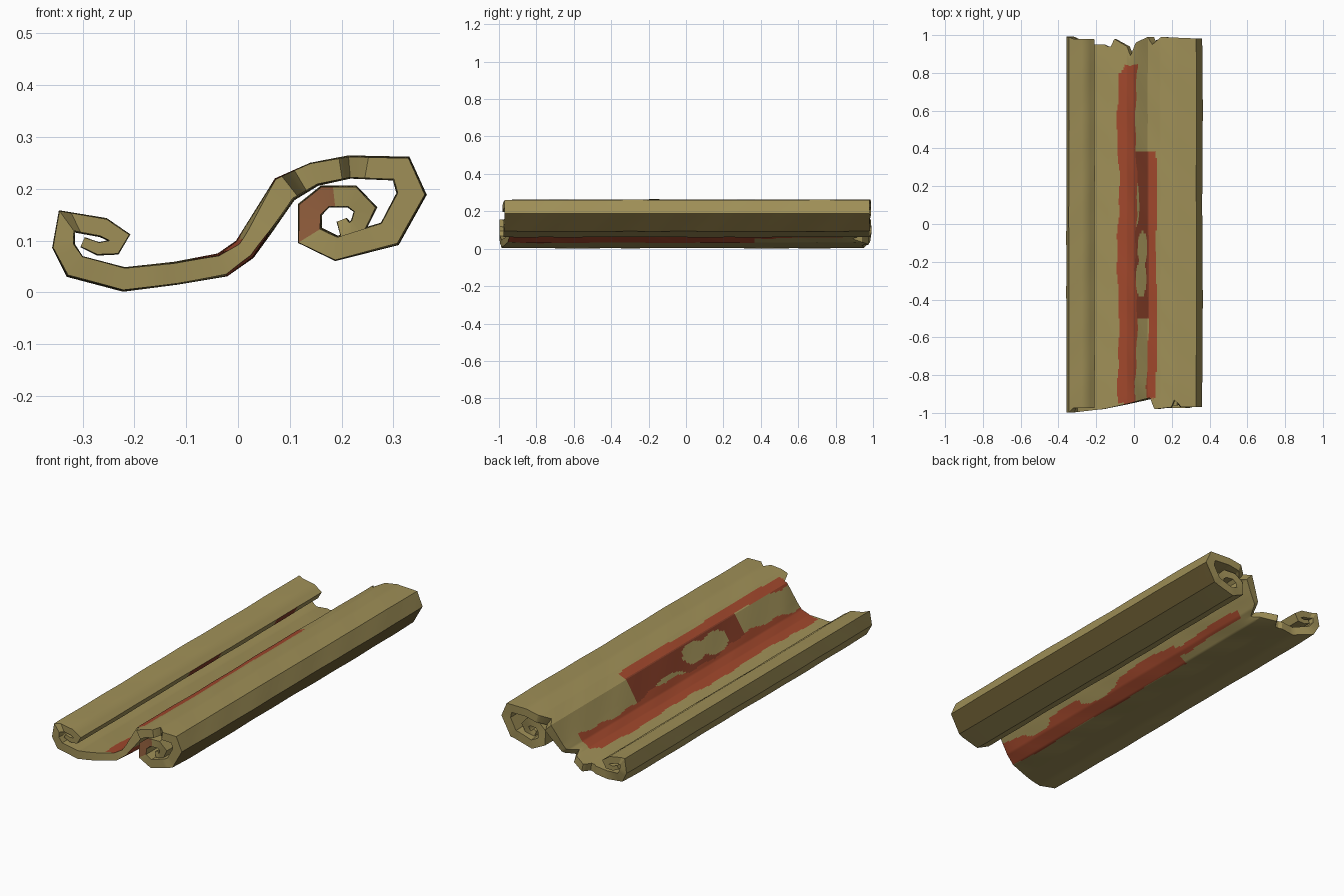
import bpy, bmesh, math
from mathutils import Vector

cube = bpy.data.objects.get("Cube")
if cube:
    bpy.data.objects.remove(cube)


def make_material(name, rgb):
    mat = bpy.data.materials.new(name)
    mat.use_nodes = True
    mat.diffuse_color = (*rgb, 1)
    mat.node_tree.nodes["Principled BSDF"].inputs["Base Color"].default_value = (*rgb, 1)
    return mat


MATERIALS = [make_material("parchment", (0.345, 0.275, 0.095)),
             make_material("red paint", (0.355, 0.064, 0.025)),
             make_material("dark red paint", (0.225, 0.045, 0.02)),
             make_material("dark parchment", (0.135, 0.098, 0.03)),
             make_material("brown stain", (0.28, 0.11, 0.045))]
PARCHMENT, RED, DARK_RED, DARK_PARCHMENT, STAIN = range(5)

# Rolled sheet section: x, z, half thickness, from left inner tip to right inner tip
SECTION = [
    (-.30, .097, .010), (-.27, .084, .012), (-.24, .087, .014), (-.23, .106, .016),
    (-.26, .125, .018), (-.33, .137, .018), (-.337, .09, .020), (-.315, .050, .022),
    (-.22, .025, .022), (-.12, .037, .021), (-.03, .053, .022), (.013, .083, .022),
    (.045, .130, .024), (.09, .199, .026), (.147, .228, .022), (.215, .242, .021),
    (.315, .239, .022), (.335, .19, .025), (.293, .113, .024), (.19, .085, .022),
    (.139, .11, .022), (.139, .16, .022), (.168, .185, .020), (.22, .185, .020),
    (.246, .16, .018), (.23, .125, .016), (.207, .122, .013), (.20, .140, .010)]

# Torn end outlines: how far each end sits from the full length, by x
FRONT_TEAR = [(-.36, 0), (-.16, .02), (-.02, .05), (.10, .08), (.12, .02), (.20, .03),
              (.22, .08), (.24, .03), (.36, .03)]
BACK_TEAR = [(-.36, 0), (-.22, .05), (-.14, .05), (-.13, .08), (-.10, .02), (-.03, .06),
             (-.01, .11), (.02, .04), (.09, .01), (.11, .05), (.15, .01), (.36, .02)]


def lookup(table, x):
    for (x0, v0), (x1, v1) in zip(table, table[1:]):
        if x0 <= x <= x1:
            return v0 + (v1 - v0) * (x - x0) / (x1 - x0)
    return table[-1][1]


def offset_section():
    """Centre line points with a mitred side vector, resampled along each facet."""
    pts = [Vector(p[:2]) for p in SECTION]
    sides = []
    for i in range(len(pts)):
        a = (pts[i] - pts[max(i - 1, 0)]).normalized()
        b = (pts[min(i + 1, len(pts) - 1)] - pts[i]).normalized()
        tangent = (a + b).normalized()
        ref = a if a.length else b
        miter = min(1.4, 1 / max(.5, tangent.dot(ref)))
        sides.append(Vector((-tangent.y, tangent.x)) * SECTION[i][2] * miter)
    out = []
    for i in range(len(pts) - 1):
        # finer steps where the paint lies
        step = .006 if 9 <= i <= 14 else .02
        count = max(1, math.ceil((pts[i + 1] - pts[i]).length / step))
        for k in range(count):
            out.append((pts[i].lerp(pts[i + 1], k / count),
                        sides[i].lerp(sides[i + 1], k / count), i + k / count))
    out.append((pts[-1], sides[-1], len(pts) - 1))
    return out


def inside_blob(x, y, cx, cy, rx, ry):
    return ((x - cx) / rx) ** 2 + ((y - cy) / ry) ** 2 < 1


def paint_upper(x, y, part):
    """Colour of the upper side: two stripes joined by a worn dark field."""
    if 17 <= part < 18:
        return DARK_PARCHMENT
    if not 9 <= part <= 14.9:
        return PARCHMENT
    edge = .006 * math.sin(9 * y) + .003 * math.sin(31 * y)
    # left stripe, nearly full length, tapering at the back
    left = -.083 + edge + max(0, y - .79) * .6
    if left < x < .012 + edge and -.95 < y < .84:
        return RED
    if .012 + edge <= x < .119 + edge * .4 and -.92 < y < .39:
        # right stripe alone towards the front
        if y < -.5:
            return RED if x > .072 + edge else PARCHMENT
        # worn patches
        if (inside_blob(x, y, .012, .11, .016, .12)
                or inside_blob(x, y, .045, -.13, .026, .09)
                or inside_blob(x, y, .038, -.29, .027, .10)):
            return PARCHMENT
        return DARK_RED if x < .08 else RED
    return PARCHMENT


def paint_lower(x, y, part):
    """Colour of the underside: one worn band on the rising slope."""
    # flecks under the lip of the left curl
    if 2 <= part < 3 and (abs(y - .04) < .12 or abs(y - .7) < .09):
        return DARK_RED
    if not 9 <= part <= 14:
        return PARCHMENT
    edge = .005 * math.sin(11 * y)
    if y < .36:
        worn = (inside_blob(x, y, .056, -.68, .022, .10)
                or inside_blob(x, y, .052, -.21, .022, .14))
        inside = -.027 + edge < x < .056 + edge and y > -.96
        return RED if inside and not worn else PARCHMENT
    return RED if .014 + edge < x < .046 + edge and y < .84 else PARCHMENT


section = offset_section()
ROWS = 120
bm = bmesh.new()
upper, lower = [], []
for p, side, part in section:
    inner = max(0, part - 19) / 8
    tear = (lookup(FRONT_TEAR, p.x), lookup(BACK_TEAR, p.x))
    # inner turns of the curls get a gentler edge
    if part > 18 or part < 5:
        tear = (.025 + .03 * inner, .02 + .04 * inner)
    # the sheet thins towards its ends, most on the rising slope
    thinning = .06 + .26 * math.exp(-((part - 11.2) / 1.2) ** 2)
    top_row, low_row = [], []
    for r in range(ROWS + 1):
        s = -1 + 2 * r / ROWS
        pull = max(0, (abs(s) - .8) / .2) ** 1.5
        y = s - math.copysign(pull * (tear[0] if s < 0 else tear[1]), s)
        sway = .04 * math.sin(6 * s + part) + .025 * math.sin(19 * s + 2 * part)
        for row, sign in ((top_row, 1), (low_row, -1)):
            q = p + side * (sign * (1 - thinning * pull) + sway)
            row.append(bm.verts.new((q.x, y, max(0, q.y))))
    upper.append(top_row)
    lower.append(low_row)


def add_face(verts, rule, part):
    face = bm.faces.new(verts)
    center = face.calc_center_median()
    face.material_index = rule(center.x, center.y, part)


def paint_end(x, y, part):
    """Torn ends stay bare except a stain on the front of the inner roll."""
    return STAIN if y < 0 and 20 <= part < 22.3 else PARCHMENT


# Broad sides of the sheet and its two torn ends
for i in range(len(section) - 1):
    part = section[i][2]
    u0, u1, l0, l1 = upper[i], upper[i + 1], lower[i], lower[i + 1]
    for r in range(ROWS):
        add_face((u0[r], u1[r], u1[r + 1], u0[r + 1]), paint_upper, part)
        add_face((l0[r], l0[r + 1], l1[r + 1], l1[r]), paint_lower, part)
    for r in (0, ROWS):
        add_face((u0[r], l0[r], l1[r], u1[r]), paint_end, part)
# Long edges at the curl tips
for i in (0, len(section) - 1):
    for r in range(ROWS):
        add_face((upper[i][r], upper[i][r + 1], lower[i][r + 1], lower[i][r]),
                 paint_end, section[i][2])

bmesh.ops.recalc_face_normals(bm, faces=bm.faces)
mesh = bpy.data.meshes.new("rolled_parchment")
bm.to_mesh(mesh)
bm.free()
for mat in MATERIALS:
    mesh.materials.append(mat)
scroll = bpy.data.objects.new("rolled_parchment", mesh)
bpy.context.collection.objects.link(scroll)
bpy.context.view_layer.objects.active = scroll
scroll.select_set(True)
bpy.ops.object.shade_smooth_by_angle(angle=math.radians(28))
